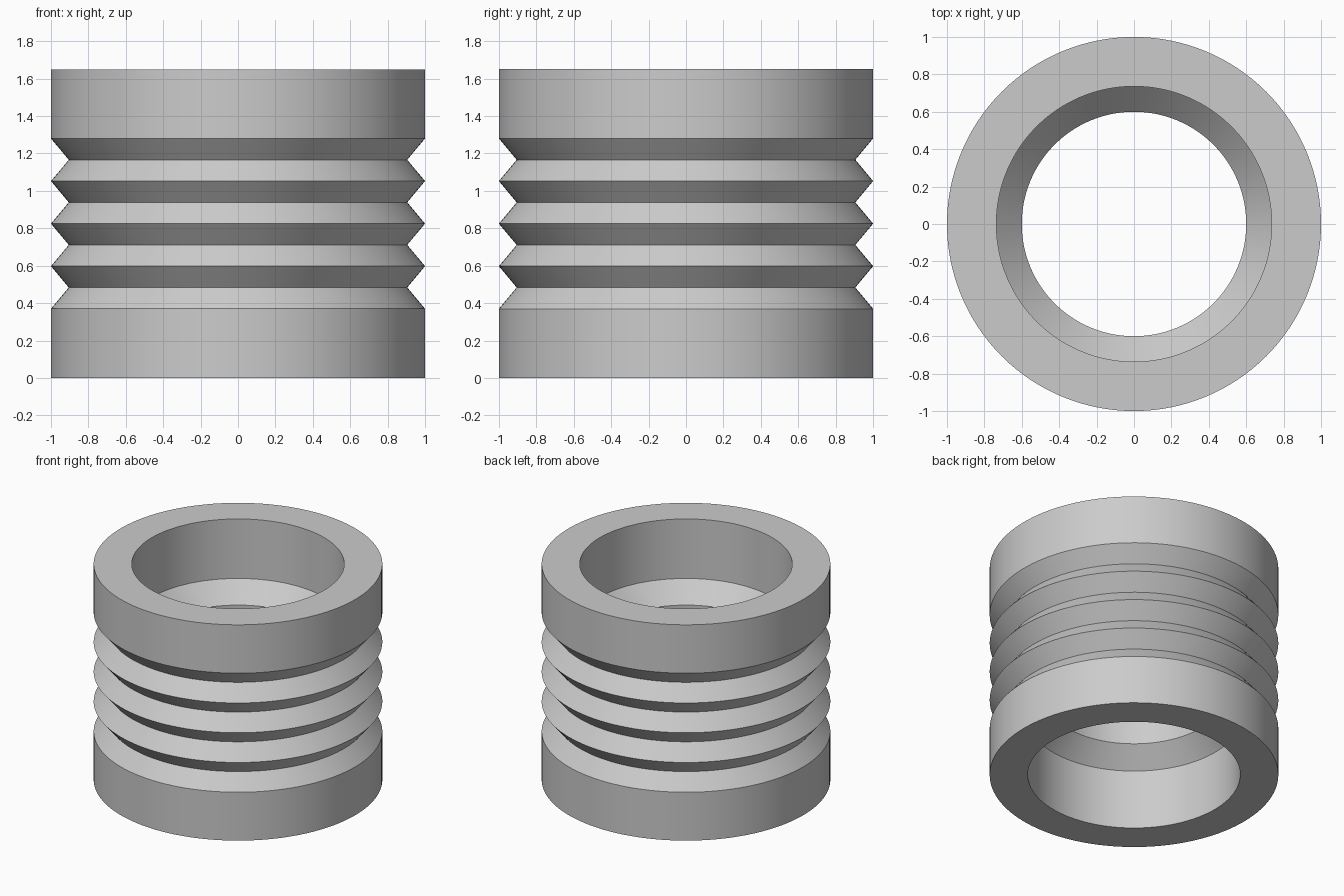
import bpy
import bmesh
from math import tau, radians

SEGMENTS = 128
HEIGHT = 1.65
OUTER, GROOVE = 1.0, 0.905      # outer radius and groove-bottom radius
BORE, WAIST = 0.736, 0.6        # end bore and narrowed middle bore
COLLAR = 0.37                   # height of each plain end collar
GROOVES = 4

cube = bpy.data.objects.get("Cube")
if cube:
    bpy.data.objects.remove(cube, do_unlink=True)

# Single grey material
grey = bpy.data.materials.new("plain grey")
grey.use_nodes = True
color = (0.6, 0.6, 0.6, 1.0)
grey.diffuse_color = color
grey.node_tree.nodes["Principled BSDF"].inputs["Base Color"].default_value = color

# Outer side: two collars with V-shaped grooves between them
profile = [(OUTER, 0.0), (OUTER, COLLAR)]
pitch = (HEIGHT - 2 * COLLAR) / GROOVES
for i in range(GROOVES):
    z = COLLAR + i * pitch
    profile += [(GROOVE, z + pitch / 2), (OUTER, z + pitch)]
profile.append((OUTER, HEIGHT))

# Bore: wide at both ends, tapering to a straight waist
lower_bore = [(BORE, 0.0), (BORE, 0.455), (WAIST, 0.595)]
profile += [(r, HEIGHT - z) for r, z in lower_bore]
profile += lower_bore[::-1]

# Revolve the closed profile around z
bm = bmesh.new()
verts = [bm.verts.new((r, 0, z)) for r, z in profile]
edges = [bm.edges.new((v, verts[i - 1])) for i, v in enumerate(verts)]
bmesh.ops.spin(bm, geom=verts + edges, cent=(0, 0, 0), axis=(0, 0, 1),
               angle=tau, steps=SEGMENTS)
bmesh.ops.remove_doubles(bm, verts=bm.verts[:], dist=0.0005)
bmesh.ops.recalc_face_normals(bm, faces=bm.faces[:])

mesh = bpy.data.meshes.new("grooved_sleeve")
bm.to_mesh(mesh)
bm.free()
mesh.materials.append(grey)
sleeve = bpy.data.objects.new("grooved_sleeve", mesh)
bpy.context.collection.objects.link(sleeve)

# Smooth around the sleeve, crisp at the profile corners
bpy.ops.object.select_all(action="DESELECT")
sleeve.select_set(True)
bpy.context.view_layer.objects.active = sleeve
bpy.ops.object.shade_smooth_by_angle(angle=radians(25))
